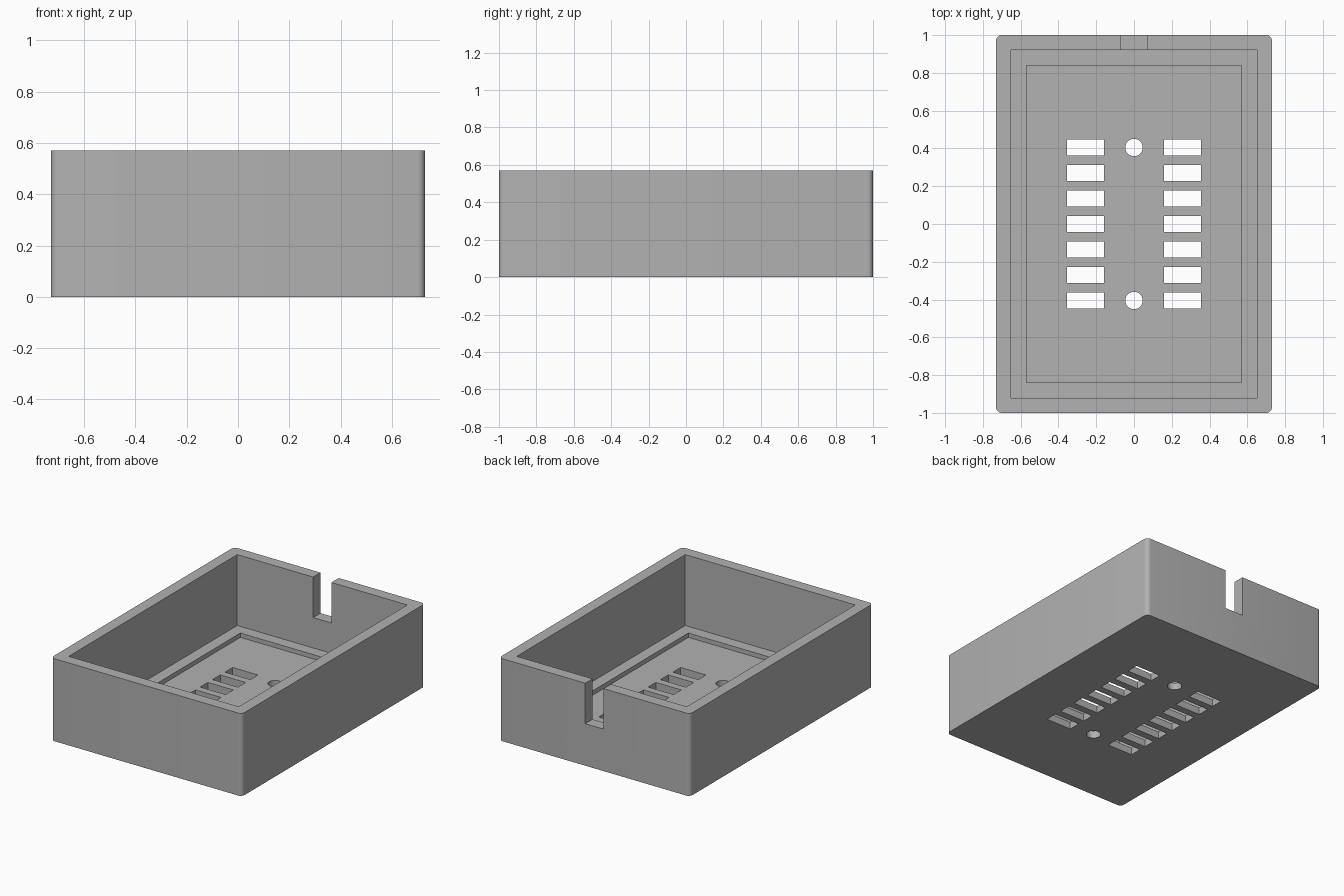
import bpy, bmesh
from mathutils import Matrix, Vector

default = bpy.data.objects.get("Cube")
if default:
    bpy.data.objects.remove(default, do_unlink=True)

W, L, H = 1.46, 2.0, 0.57      # outer size
WALL, FLOOR, RECESS = 0.08, 0.08, 0.05
OVER = 0.1                     # cutter overshoot


def add_box(bm, x, y, z):
    """Add a box spanning the given (min, max) ranges."""
    size = Matrix.Diagonal((x[1] - x[0], y[1] - y[0], z[1] - z[0], 1))
    centre = Vector((sum(x), sum(y), sum(z))) / 2
    return bmesh.ops.create_cube(bm, size=1, matrix=Matrix.Translation(centre) @ size)


def finish(bm, name):
    mesh = bpy.data.meshes.new(name)
    bm.to_mesh(mesh)
    bm.free()
    obj = bpy.data.objects.new(name, mesh)
    bpy.context.collection.objects.link(obj)
    return obj


def cut(target, bm, name):
    """Subtract the cutter mesh from the target, then discard it."""
    cutter = finish(bm, name)
    cutter.hide_render = True
    mod = target.modifiers.new(name, 'BOOLEAN')
    mod.operation = 'DIFFERENCE'
    mod.solver = 'EXACT'
    mod.object = cutter
    bpy.context.view_layer.objects.active = target
    bpy.ops.object.modifier_apply(modifier=mod.name)
    bpy.data.objects.remove(cutter, do_unlink=True)


# Outer block with rounded upright corners
bm = bmesh.new()
add_box(bm, (-W / 2, W / 2), (-L / 2, L / 2), (0, H))
upright = [e for e in bm.edges if abs(e.verts[0].co.z - e.verts[1].co.z) > 0.1]
bmesh.ops.bevel(bm, geom=upright, offset=0.03, segments=6, profile=0.5, affect='EDGES')
case = finish(bm, "enclosure_case")

# Main cavity, then the shallow stepped recess in its floor
for name, inset, depth in (("cavity_cutter", WALL, FLOOR), ("recess_cutter", 2 * WALL, RECESS)):
    bm = bmesh.new()
    x, y = W / 2 - inset, L / 2 - inset
    add_box(bm, (-x, x), (-y, y), (depth, H + OVER))
    cut(case, bm, name)

# Cable notch in the back wall
bm = bmesh.new()
add_box(bm, (-0.07, 0.07), (L / 2 - WALL - 0.05, L / 2 + OVER), (0.29, H + OVER))
cut(case, bm, "notch_cutter")

# Vent slots in two columns and two screw holes through the floor
bm = bmesh.new()
for row in range(-3, 4):
    y = row * 0.135
    for side in (-1, 1):
        xs = sorted((side * 0.16, side * 0.354))
        add_box(bm, xs, (y - 0.042, y + 0.042), (-OVER, OVER))
for side in (-1, 1):
    bmesh.ops.create_cone(bm, cap_ends=True, segments=32, radius1=0.046, radius2=0.046,
                          depth=2 * OVER, matrix=Matrix.Translation((0, side * 0.405, 0)))
cut(case, bm, "vent_cutter")

# Plain grey plastic
grey = bpy.data.materials.new("grey_plastic")
grey.use_nodes = True
colour = (0.445, 0.445, 0.445, 1)
grey.diffuse_color = colour
grey.node_tree.nodes["Principled BSDF"].inputs["Base Color"].default_value = colour
case.data.materials.clear()
case.data.materials.append(grey)

# Smooth corners, crisp edges elsewhere
bpy.ops.object.select_all(action='DESELECT')
case.select_set(True)
bpy.context.view_layer.objects.active = case
bpy.ops.object.shade_smooth_by_angle(angle=0.6)
